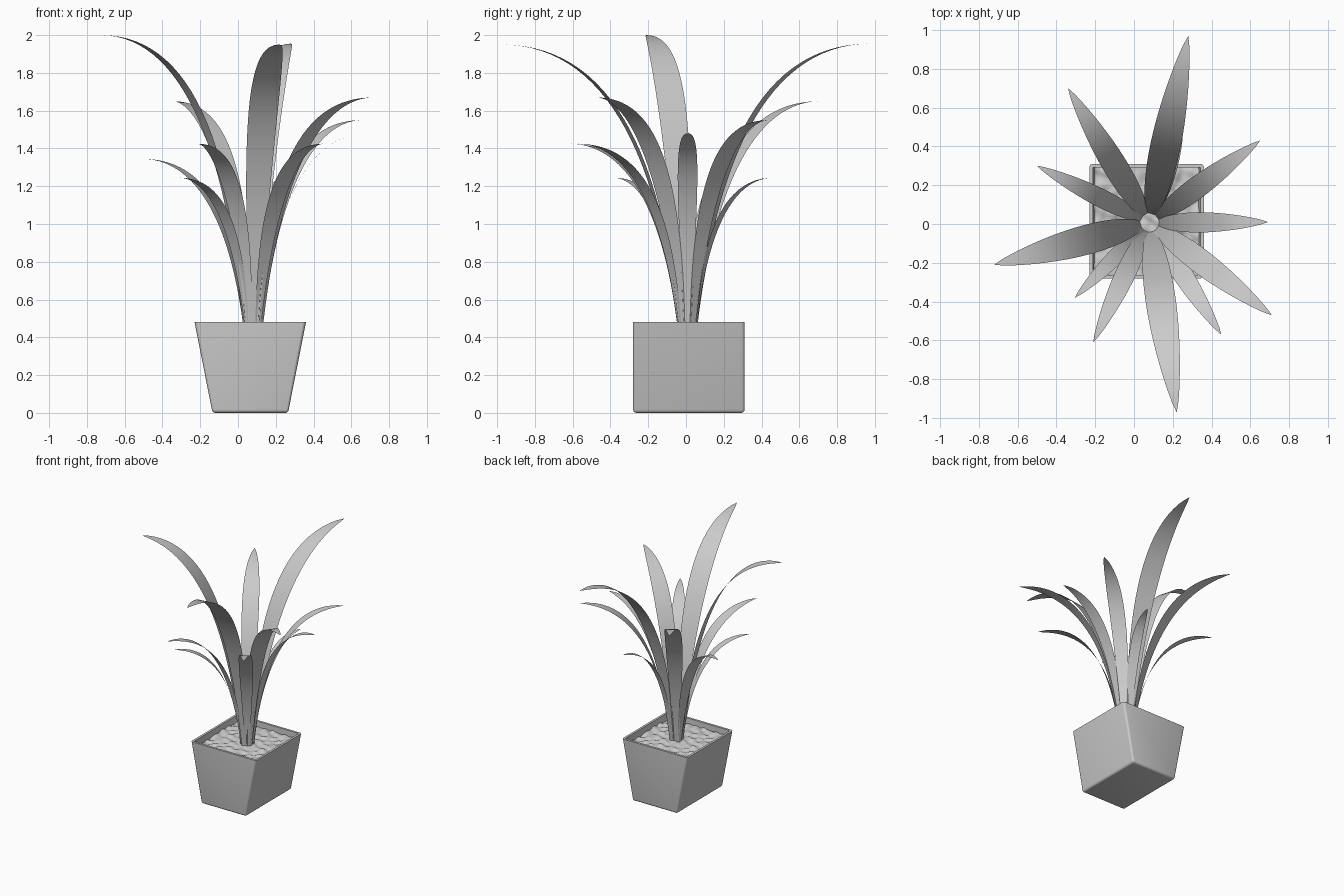
import bpy, bmesh, math
from mathutils import Vector

if "Cube" in bpy.data.objects:
    bpy.data.objects.remove(bpy.data.objects["Cube"])

CX, CY = 0.065, 0.015      # pot centre
TOP, SOIL = 0.48, 0.435    # rim and soil heights
HALF_TOP, HALF_BOT = 0.295, 0.2


def finish(bm, name, angle=40):
    bmesh.ops.recalc_face_normals(bm, faces=bm.faces)
    me = bpy.data.meshes.new(name)
    bm.to_mesh(me)
    bm.free()
    ob = bpy.data.objects.new(name, me)
    bpy.context.collection.objects.link(ob)
    bpy.ops.object.select_all(action='DESELECT')
    ob.select_set(True)
    bpy.context.view_layer.objects.active = ob
    bpy.ops.object.shade_smooth_by_angle(angle=math.radians(angle))
    return ob


# Pot: box with rounded corners, hollowed, then tapered along x only
def half_x(z):
    return HALF_BOT + (HALF_TOP - HALF_BOT) * z / TOP


bm = bmesh.new()
bmesh.ops.create_cube(bm, size=1)
for v in bm.verts:
    v.co = Vector((v.co.x * 2 * HALF_TOP, v.co.y * 2 * HALF_TOP, (v.co.z + 0.5) * TOP))
edges = [e for e in bm.edges if min(v.co.z for v in e.verts) < 0.01]
bmesh.ops.bevel(bm, geom=edges, offset=0.018, segments=4, profile=0.5, affect='EDGES')
lid = max(bm.faces, key=lambda f: f.calc_center_median().z)
bmesh.ops.inset_region(bm, faces=[lid], thickness=0.018, use_even_offset=True)
down = bmesh.ops.extrude_face_region(bm, geom=[lid])
bmesh.ops.translate(bm, vec=(0, 0, 0.02 - TOP),
                    verts=[g for g in down['geom'] if isinstance(g, bmesh.types.BMVert)])
if lid.is_valid:
    bm.faces.remove(lid)
for v in bm.verts:
    v.co.x = v.co.x * half_x(v.co.z) / HALF_TOP + CX
    v.co.y += CY
finish(bm, "pot")

# Soil: lumpy surface just below the rim, made from overlapping waves
bm = bmesh.new()
bmesh.ops.create_grid(bm, x_segments=48, y_segments=48, size=1)
sx, sy = half_x(SOIL) - 0.016, HALF_TOP - 0.017
for v in bm.verts:
    x, y = v.co.x * sx, v.co.y * sy
    h = math.sin(37 * x + 2 * math.sin(23 * y)) * math.sin(41 * y + 2 * math.sin(19 * x))
    h += 0.5 * math.sin(71 * x + 29 * y) * math.sin(67 * y - 31 * x)
    v.co = Vector((CX + x, CY + y, SOIL + 0.008 * h))
finish(bm, "soil", 60)


# Leaf: tapered blade swept along an arching curve
def blade(t):
    rise = 0.3 + 0.7 * math.sin(math.pi / 2 * min(t / 0.55, 1))
    fall = 1 if t < 0.55 else math.sqrt(max(0, 1 - ((t - 0.55) / 0.45) ** 2)) ** 1.6
    return rise * fall


def leaf(name, tip, steps=28, across=4):
    tip = Vector(tip)
    centre = Vector((0.08, 0.007, 0))
    out = Vector((tip.x - centre.x, tip.y - centre.y, 0))
    reach = out.length
    out.normalize()
    side = Vector((-out.y, out.x, 0))
    p0 = centre + out * 0.045 + Vector((0, 0, SOIL - 0.02))
    p1 = centre + out * (0.045 + 0.155 * (reach - 0.045)) + Vector((0, 0, tip.z - 0.01))
    width = 0.086 * math.hypot(reach, tip.z - SOIL)
    bm = bmesh.new()
    rows = []
    for i in range(steps):
        t = i / steps
        p = p0 * (1 - t) ** 2 + p1 * 2 * t * (1 - t) + tip * t * t
        w = width * blade(t)
        rows.append([bm.verts.new(p + side * w * (j / across - 0.5)) for j in range(across + 1)])
    for a, b in zip(rows, rows[1:]):
        for j in range(across):
            bm.faces.new((a[j], a[j + 1], b[j + 1], b[j]))
    end = bm.verts.new(tip)
    for j in range(across):
        bm.faces.new((rows[-1][j], rows[-1][j + 1], end))
    finish(bm, name, 60)


TIPS = [(0.28, 0.97, 1.955), (-0.34, 0.70, 1.65), (-0.50, 0.30, 1.345),
        (-0.72, -0.21, 2.0), (-0.305, -0.38, 1.245), (-0.21, -0.61, 1.425),
        (0.22, -0.97, 1.95), (0.45, -0.57, 1.425), (0.71, -0.47, 1.67),
        (0.69, 0.01, 1.48), (0.65, 0.43, 1.55), (0.25, 0.455, 1.245)]
for n, tip in enumerate(TIPS, 1):
    leaf(f"leaf_{n}", tip)
